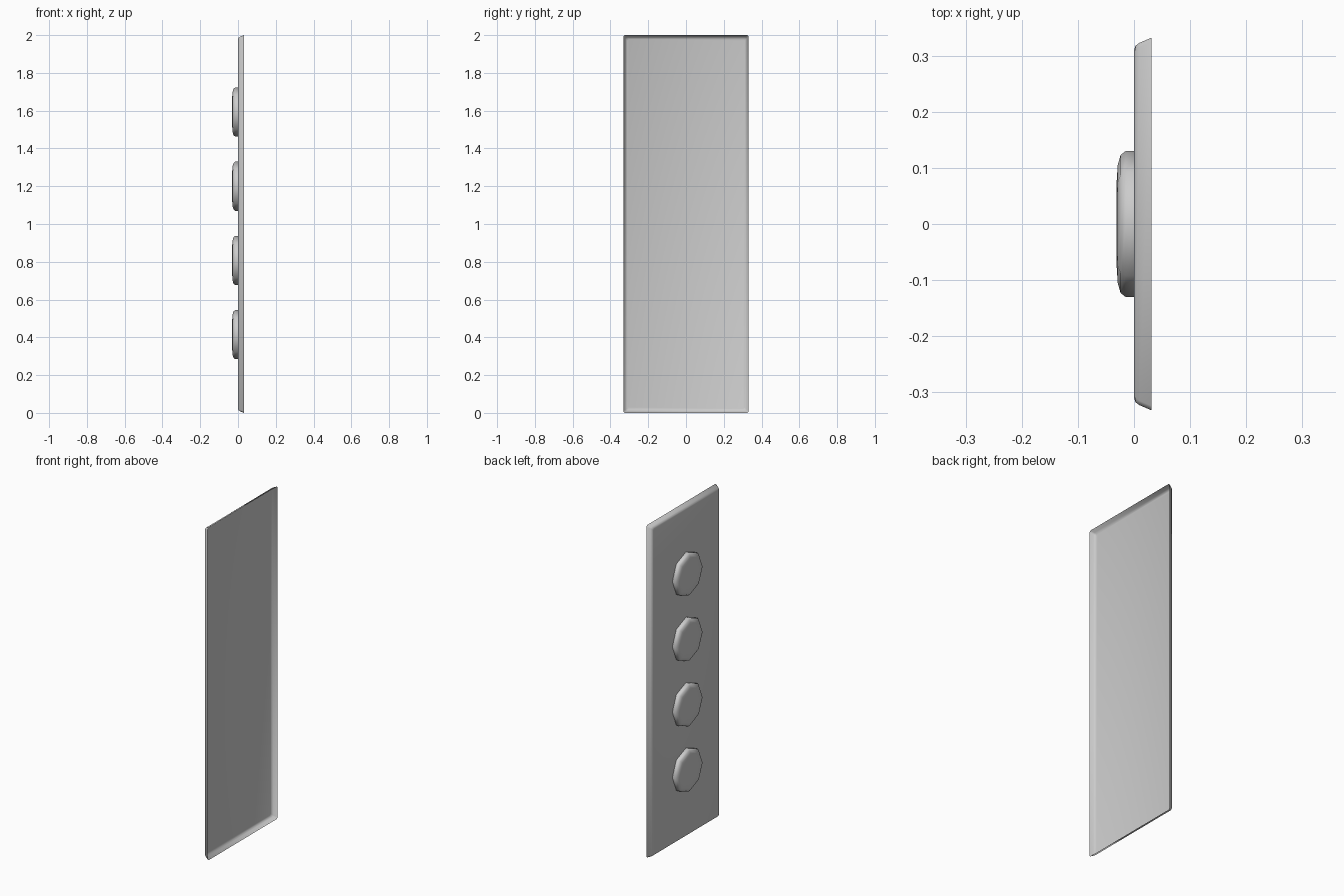
import bpy, bmesh, math

if "Cube" in bpy.data.objects:
    bpy.data.objects.remove(bpy.data.objects["Cube"])


def loft(name, rings, angle):
    """Skin a list of equal-length point rings and cap the last one."""
    bm = bmesh.new()
    loops = [[bm.verts.new(p) for p in ring] for ring in rings]
    n = len(loops[0])
    for a, b in zip(loops, loops[1:]):
        for i in range(n):
            j = (i + 1) % n
            bm.faces.new((a[i], a[j], b[j], b[i]))
    bm.faces.new(loops[-1])
    bmesh.ops.recalc_face_normals(bm, faces=bm.faces)
    # outward side of every part faces -x
    cap = min(bm.faces, key=lambda f: f.calc_center_median().x)
    if cap.normal.x > 0:
        bmesh.ops.reverse_faces(bm, faces=bm.faces)
    mesh = bpy.data.meshes.new(name)
    bm.to_mesh(mesh)
    bm.free()
    ob = bpy.data.objects.new(name, mesh)
    bpy.context.collection.objects.link(ob)
    bpy.ops.object.select_all(action='DESELECT')
    ob.select_set(True)
    bpy.context.view_layer.objects.active = ob
    bpy.ops.object.shade_smooth_by_angle(angle=math.radians(angle))
    return ob


def plate_ring(x, inset, c=0.008):
    """Upright rectangle with clipped corners."""
    h, v = 0.332 - inset, 1.0 - inset
    pts = [(h, -v + c), (h, v - c), (h - c, v), (-h + c, v),
           (-h, v - c), (-h, -v + c), (-h + c, -v), (h - c, -v)]
    return [(x, y, z + 1.0) for y, z in pts]


def octagon(x, r, zc):
    return [(x, r * math.cos(i * math.pi / 4), zc + r * math.sin(i * math.pi / 4))
            for i in range(8)]


# Thin panel: pressed sheet, open on the +x side, with a flared rim
loft("panel", [plate_ring(0.031, 0), plate_ring(0.010, 0.009),
               plate_ring(0.003, 0.014), plate_ring(0.0, 0.022)], 60)

# Four octagonal studs with rounded rims on the -x face
stud_profile = [(0.0, 0.13), (-0.015, 0.13), (-0.024, 0.123),
                (-0.029, 0.105), (-0.031, 0.075)]
for k in range(4):
    zc = 0.414 + 0.393 * k
    loft(f"stud_{k + 1}", [octagon(x, r, zc) for x, r in stud_profile], 60)
